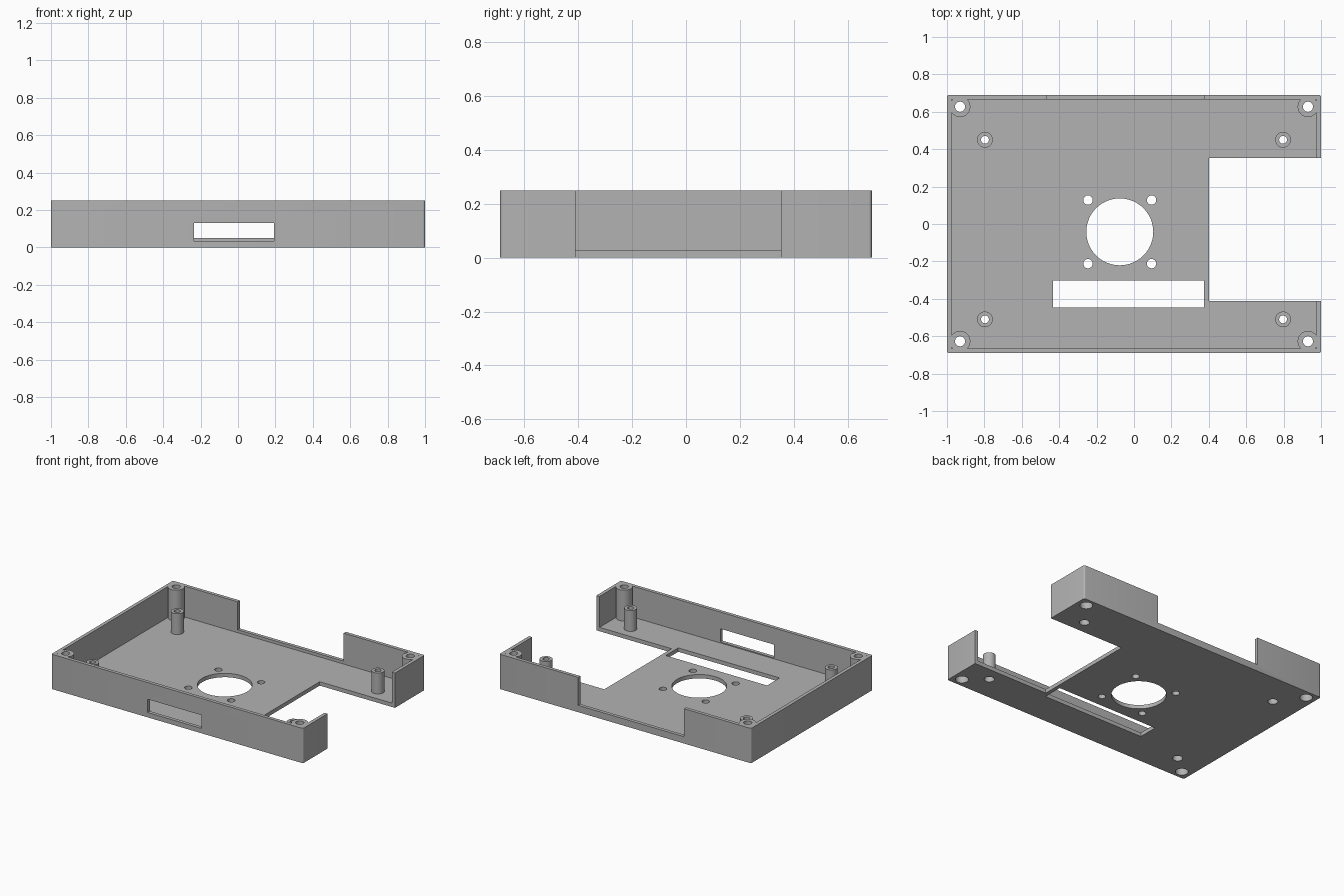
import bpy, bmesh, math
from mathutils import Matrix, Vector

if "Cube" in bpy.data.objects:
    bpy.data.objects.remove(bpy.data.objects["Cube"], do_unlink=True)

HX, HY, TOP = 1.0, 0.69, 0.25      # half width, half depth, height
WALL, FLOOR = 0.025, 0.028

grey = bpy.data.materials.new("plain grey")
grey.use_nodes = True
colour = (0.45, 0.45, 0.45, 1)
grey.diffuse_color = colour
grey.node_tree.nodes["Principled BSDF"].inputs["Base Color"].default_value = colour


def make_object(name, bm):
    mesh = bpy.data.meshes.new(name)
    bm.to_mesh(mesh)
    bm.free()
    mesh.materials.append(grey)
    obj = bpy.data.objects.new(name, mesh)
    bpy.context.collection.objects.link(obj)
    return obj


def box(name, x, y, z, corner=0):
    """Box from (min, max) pairs, with optional rounded upright edges."""
    bm = bmesh.new()
    size = Vector((x[1] - x[0], y[1] - y[0], z[1] - z[0]))
    centre = Vector((sum(x), sum(y), sum(z))) / 2
    bmesh.ops.create_cube(bm, size=1, matrix=Matrix.Translation(centre) @ Matrix.Diagonal(size).to_4x4())
    if corner:
        upright = [e for e in bm.edges if abs(e.verts[0].co.z - e.verts[1].co.z) > 0.01]
        bmesh.ops.bevel(bm, geom=upright, offset=corner, segments=4, profile=0.5, affect='EDGES')
    return make_object(name, bm)


def cylinder(name, x, y, radius, z0, z1):
    bm = bmesh.new()
    bmesh.ops.create_cone(bm, cap_ends=True, segments=48, radius1=radius, radius2=radius,
                          depth=z1 - z0, matrix=Matrix.Translation((x, y, (z0 + z1) / 2)))
    return make_object(name, bm)


def combine(target, tool, operation):
    """Apply a boolean and remove the tool object."""
    mod = target.modifiers.new("shape", 'BOOLEAN')
    mod.operation, mod.solver, mod.object = operation, 'EXACT', tool
    bpy.context.view_layer.objects.active = target
    bpy.ops.object.modifier_apply(modifier=mod.name)
    bpy.data.objects.remove(tool, do_unlink=True)


def cut(tool):
    combine(case, tool, 'DIFFERENCE')


# Open tray
case = box("case_tray", (-HX, HX), (-HY, HY), (0, TOP), corner=0.012)
cut(box("cavity", (WALL - HX, HX - WALL), (WALL - HY, HY - WALL), (FLOOR, 1)))

# Corner screw posts and board standoffs, bored through with wider screw-head recesses below
corners = [(sx * 0.93, sy * 0.627) for sx in (-1, 1) for sy in (-1, 1)]
mounts = [(sx * 0.797, y) for sx in (-1, 1) for y in (-0.51, 0.45)]
for name, spots, radius, top, hole, head, depth in (
        ("corner_post", corners, 0.055, TOP, 0.027, 0.042, 0.08),
        ("standoff", mounts, 0.042, 0.178, 0.021, 0.033, 0.06)):
    for x, y in spots:
        combine(case, cylinder(name, x, y, radius, FLOOR / 2, top), 'UNION')
        cut(cylinder("bore", x, y, hole, -0.1, 0.4))
        cut(cylinder("recess", x, y, head, -0.1, depth))

# Fan opening and its four screw holes
FX, FY, PITCH = -0.076, -0.042, 0.17
cut(cylinder("fan_opening", FX, FY, 0.179, -0.1, 0.1))
for sx in (-1, 1):
    for sy in (-1, 1):
        cut(cylinder("fan_screw", FX + sx * PITCH, FY + sy * PITCH, 0.025, -0.1, 0.1))

# Floor slot, side bay, front port and rear wall notch
cut(box("floor_slot", (-0.432, 0.374), (-0.446, -0.303), (-0.1, 0.1)))
cut(box("side_bay", (0.402, 1.2), (-0.411, 0.353), (-0.1, 0.4)))
cut(box("front_port", (-0.235, 0.193), (-0.8, -0.6), (0.035, 0.13)))
cut(box("rear_notch", (-0.468, 0.374), (0.6, 0.8), (0.049, 0.4)))

# Smooth round walls, sharp edges kept
bpy.ops.object.select_all(action='DESELECT')
case.select_set(True)
bpy.context.view_layer.objects.active = case
bpy.ops.object.shade_smooth_by_angle(angle=math.radians(30))
